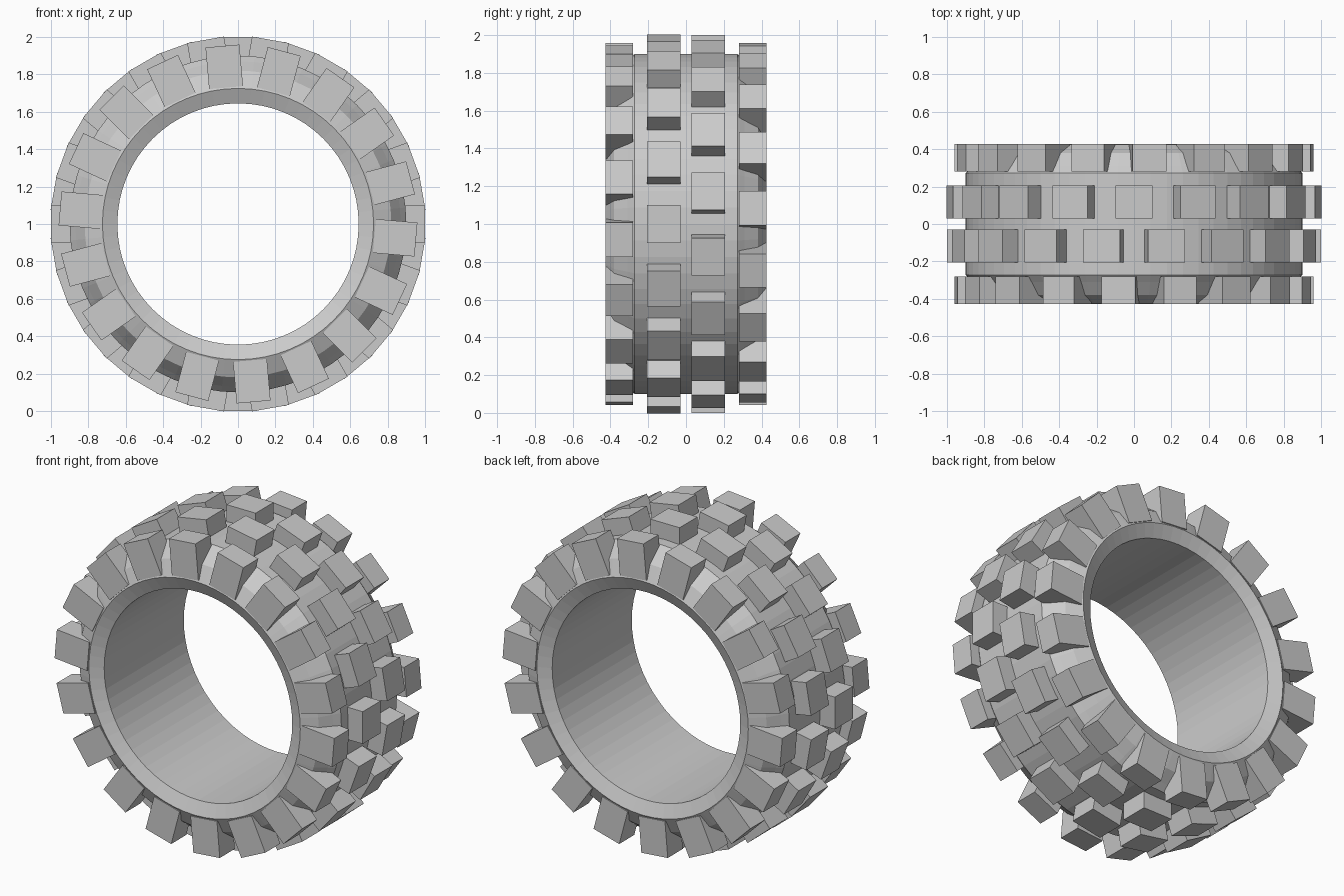
import bpy, bmesh, math
from mathutils import Matrix, Vector

cube = bpy.data.objects.get("Cube")
if cube:
    bpy.data.objects.remove(cube, do_unlink=True)

rubber = bpy.data.materials.new("grey_rubber")
rubber.use_nodes = True
GREY = (0.6, 0.6, 0.6, 1)
rubber.diffuse_color = GREY
rubber.node_tree.nodes["Principled BSDF"].inputs["Base Color"].default_value = GREY

CENTRE = Vector((0, 0, 1))
BLOCKS = 18


def add_object(name, bm):
    bmesh.ops.recalc_face_normals(bm, faces=bm.faces)
    mesh = bpy.data.meshes.new(name)
    bm.to_mesh(mesh)
    bm.free()
    mesh.materials.append(rubber)
    obj = bpy.data.objects.new(name, mesh)
    obj.location = CENTRE
    bpy.context.collection.objects.link(obj)
    return obj


def carcass(segments=64):
    """Closed ring section (radius, y), spun around the y axis."""
    half = [(0.645, 0.39), (0.725, 0.425), (0.82, 0.38), (0.87, 0.31), (0.9, 0.272)]
    section = half + [(r, -y) for r, y in reversed(half)]
    bm = bmesh.new()
    rings = []
    for i in range(segments):
        a = math.tau * i / segments
        rings.append([bm.verts.new((r * math.cos(a), y, r * math.sin(a)))
                      for r, y in section])
    n = len(section)
    for i in range(segments):
        here, there = rings[i], rings[(i + 1) % segments]
        for j in range(n):
            k = (j + 1) % n
            bm.faces.new((here[j], here[k], there[k], there[j]))
    return add_object("tyre_carcass", bm)


def tread_row(name, offset, y_in, y_out, r_in, r_out, width):
    """Ring of box lugs; offset is the angle of the first lug in degrees."""
    bm = bmesh.new()
    size = Matrix.Diagonal((r_out - r_in, abs(y_out - y_in), width, 1))
    place = Matrix.Translation(((r_in + r_out) / 2, (y_in + y_out) / 2, 0))
    for i in range(BLOCKS):
        turn = Matrix.Rotation(-math.radians(offset + i * 360 / BLOCKS), 4, 'Y')
        bmesh.ops.create_cube(bm, size=1, matrix=turn @ place @ size)
    return add_object(name, bm)


carcass()
# Staggered rows, from front to back
tread_row("front_shoulder_lugs", 15, -0.28, -0.427, 0.732, 0.955, 0.182)
tread_row("front_centre_lugs", 0, -0.03, -0.206, 0.82, 1.0, 0.2)
tread_row("back_centre_lugs", 10, 0.03, 0.206, 0.82, 1.0, 0.2)
tread_row("back_shoulder_lugs", 5, 0.28, 0.427, 0.732, 0.955, 0.182)
